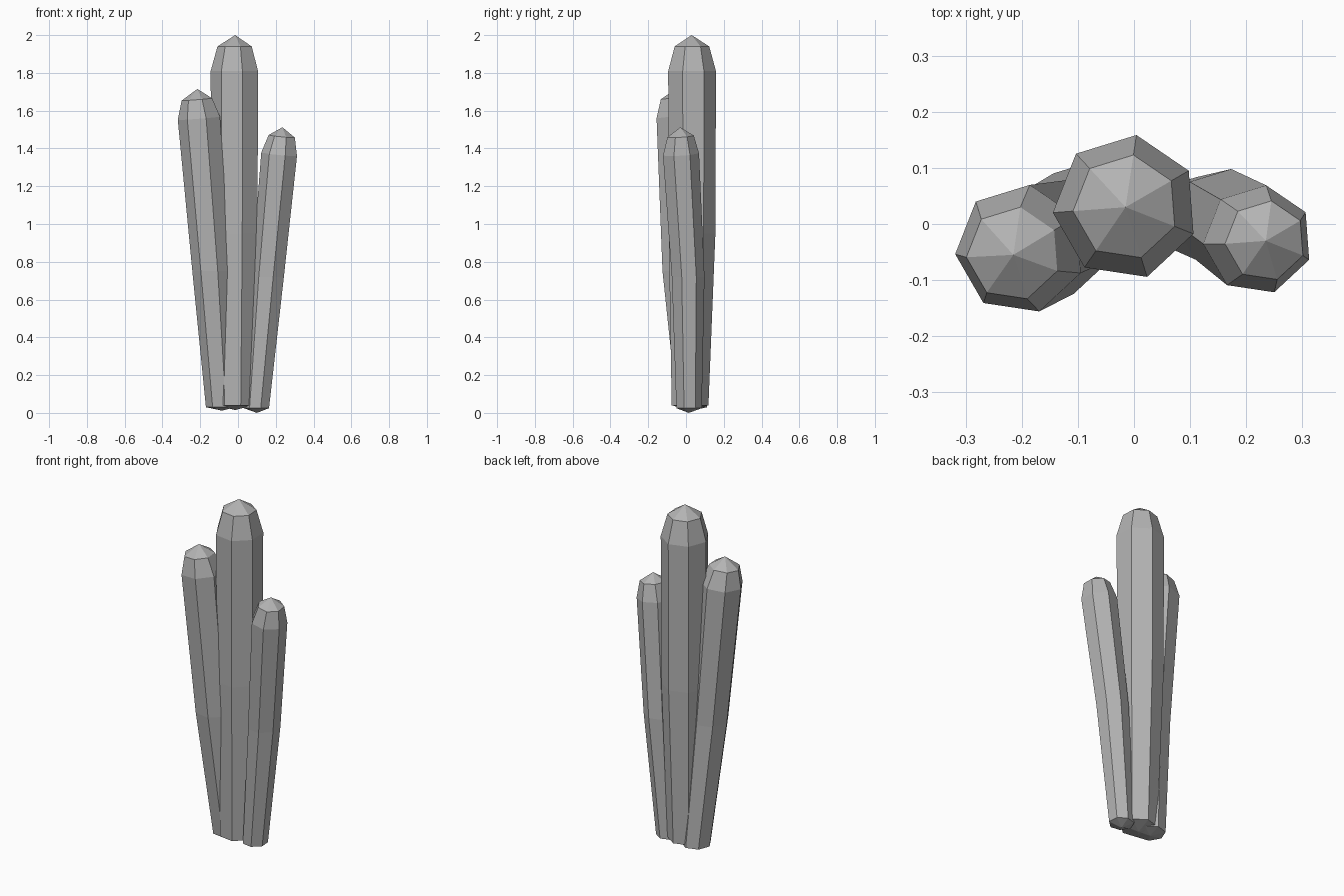
import bpy
import bmesh
from math import cos, sin, radians, tau
from mathutils import Vector

cube = bpy.data.objects.get("Cube")
if cube:
    bpy.data.objects.remove(cube)

SIDES = 7
TWIST = radians(30)

stone = bpy.data.materials.new("stone_grey")
stone.use_nodes = True
GREY = (0.45, 0.45, 0.45, 1)
stone.diffuse_color = GREY
stone.node_tree.nodes["Principled BSDF"].inputs["Base Color"].default_value = GREY


def ring(bm, centre, radius, lean):
    """Heptagon around centre, tipped so that it faces along the lean."""
    verts = []
    for i in range(SIDES):
        a = TWIST + tau * i / SIDES
        dx, dy = radius * cos(a), radius * sin(a)
        dz = -(lean.x * dx + lean.y * dy)
        verts.append(bm.verts.new(centre + Vector((dx, dy, dz))))
    return verts


def column(name, foot, rings, tip):
    """Faceted column: foot point, rings of (x, y, z, radius), tip point."""
    bm = bmesh.new()
    centres = [Vector(r[:3]) for r in rings]
    axis = centres[2] - centres[1]
    lean = axis / axis.z
    loops = [ring(bm, c, r[3], lean if i > 1 else Vector())
             for i, (c, r) in enumerate(zip(centres, rings))]
    low, high = bm.verts.new(foot), bm.verts.new(tip)
    for i in range(SIDES):
        j = (i + 1) % SIDES
        for a, b in zip(loops, loops[1:]):
            bm.faces.new((a[i], a[j], b[j], b[i]))
        bm.faces.new((loops[0][j], loops[0][i], low))
        bm.faces.new((loops[-1][i], loops[-1][j], high))
    bmesh.ops.recalc_face_normals(bm, faces=bm.faces)
    mesh = bpy.data.meshes.new(name)
    bm.to_mesh(mesh)
    bm.free()
    mesh.materials.append(stone)
    bpy.context.collection.objects.link(bpy.data.objects.new(name, mesh))


# Tall middle column
column("middle_column", (-0.015, 0.02, 0.015),
       [(-0.015, 0.02, 0.04, 0.1), (-0.015, 0.03, 0.95, 0.127),
        (-0.015, 0.03, 1.81, 0.13), (-0.015, 0.03, 1.94, 0.094)],
       (-0.015, 0.03, 2.0))

# Column leaning out to the right
column("right_column", (-0.085, 0.03, 0.012),
       [(-0.088, 0.03, 0.03, 0.082), (-0.138, -0.025, 0.75, 0.104),
        (-0.203, -0.045, 1.56, 0.116), (-0.215, -0.053, 1.66, 0.084)],
       (-0.215, -0.055, 1.715))

# Short column leaning out to the left
column("left_column", (0.1, 0.015, 0.0),
       [(0.1, 0.015, 0.025, 0.069), (0.16, 0.01, 0.72, 0.089),
        (0.221, -0.028, 1.37, 0.098), (0.234, -0.03, 1.465, 0.072)],
       (0.235, -0.03, 1.512))
